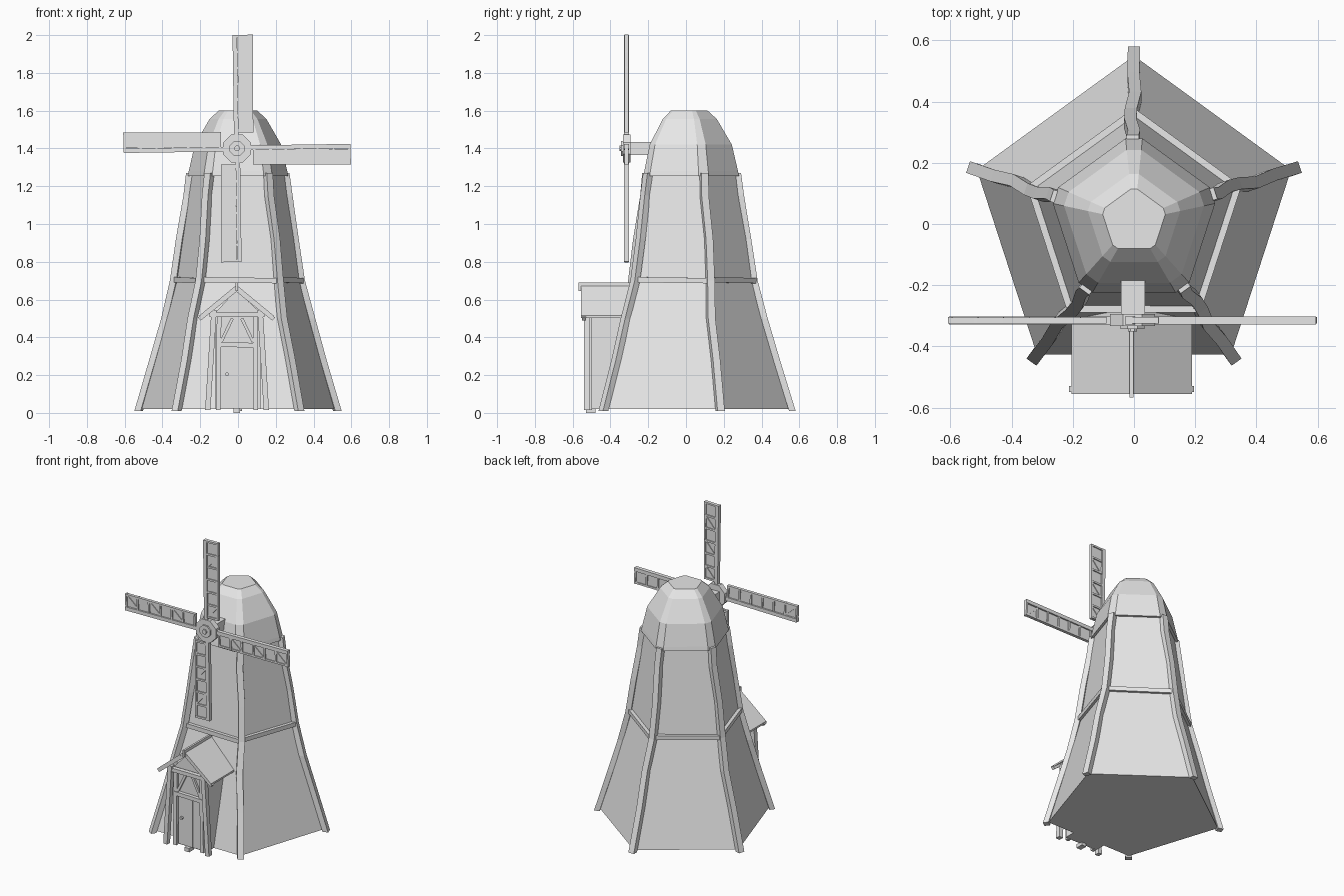
import bpy, bmesh, math
from mathutils import Vector

old = bpy.data.objects.get("Cube")
if old:
    bpy.data.objects.remove(old, do_unlink=True)

grey = bpy.data.materials.new("plain grey")
grey.use_nodes = True
colour = (0.8, 0.8, 0.8, 1)
grey.diffuse_color = colour
grey.node_tree.nodes["Principled BSDF"].inputs["Base Color"].default_value = colour

X, Y, Z = Vector((1, 0, 0)), Vector((0, 1, 0)), Vector((0, 0, 1))
CENTRE_Y = 0.01


def loft(name, rings):
    """Closed solid skinned through a list of equal rings of points."""
    bm = bmesh.new()
    vs = [[bm.verts.new(p) for p in ring] for ring in rings]
    n = len(vs[0])
    for a, b in zip(vs, vs[1:]):
        for i in range(n):
            j = (i + 1) % n
            bm.faces.new((a[i], a[j], b[j], b[i]))
    bm.faces.new(vs[0])
    bm.faces.new(vs[-1])
    bmesh.ops.recalc_face_normals(bm, faces=bm.faces)
    mesh = bpy.data.meshes.new(name)
    bm.to_mesh(mesh)
    bm.free()
    mesh.materials.append(grey)
    obj = bpy.data.objects.new(name, mesh)
    bpy.context.collection.objects.link(obj)
    return obj


def sweep(name, path, side, out, w, d):
    """Rectangular section carried along a path."""
    s, o = side * w / 2, out * d / 2
    return loft(name, [[p - s - o, p + s - o, p + s + o, p - s + o] for p in path])


def beam(name, p, q, w, d, out=Y):
    p, q = Vector(p), Vector(q)
    side = (q - p).cross(out).normalized()
    return sweep(name, [p, q], side, out, w, d)


def box(name, lo, hi):
    x0, y0, z0 = lo
    x1, y1, z1 = hi
    return loft(name, [[(x0, y0, z), (x1, y0, z), (x1, y1, z), (x0, y1, z)] for z in (z0, z1)])


def corner(k, r, z):
    a = math.radians(90 + 72 * k)
    return Vector((r * math.cos(a), CENTRE_Y + r * math.sin(a), z))


def pentagon(r, z):
    return [corner(k, r, z) for k in range(5)]


def chamfered(r, z, cut=0.1):
    """Pentagon with its corners cut off."""
    ring = []
    for k in range(5):
        here = corner(k, r, z)
        ring += [here.lerp(corner(k - 1, r, z), cut), here.lerp(corner(k + 1, r, z), cut)]
    return ring


def disc(name, c, r, y0, y1, n):
    angles = [math.tau * (i + 0.5) / n for i in range(n)]
    return loft(name, [[(c.x + r * math.cos(a), y, c.z + r * math.sin(a)) for a in angles]
                       for y in (y0, y1)])


# Tower walls
loft("tower_body", [pentagon(0.54, 0.02), pentagon(0.345, 0.7), pentagon(0.262, 1.28)])

# Crooked corner posts and the belt between them
for k in range(5):
    a = math.radians(90 + 72 * k)
    out = Vector((math.cos(a), math.sin(a), 0))
    side = Vector((-out.y, out.x, 0))
    profile = [(0.553, 0.01, 0), (0.47, 0.28, 0.002), (0.405, 0.5, -0.004), (0.352, 0.7, 0.01),
               (0.318, 0.92, 0.012), (0.28, 1.15, 0), (0.264, 1.27, 0.004)]
    path = [corner(k, r, z) + side * s for r, z, s in profile]
    sweep("corner_post", path, side, out, 0.04, 0.035)
    mid = math.radians(126 + 72 * k)
    face_out = Vector((math.cos(mid), math.sin(mid), 0))
    beam("belt_beam", corner(k, 0.354, 0.705), corner(k + 1, 0.354, 0.7), 0.028, 0.025, face_out)

# Domed cap with chamfered ridges
cap = [(0.25, 1.28), (0.27, 1.255), (0.29, 1.255), (0.285, 1.28),
       (0.25, 1.42), (0.165, 1.555), (0.112, 1.6)]
loft("tower_cap", [chamfered(r, z) for r, z in cap])

# Sail shaft and hub
hub = Vector((-0.005, -0.315, 1.4))
box("sail_shaft", (-0.042, -0.3, 1.365), (0.036, -0.1, 1.435))
disc("hub_plate", hub, 0.08, -0.333, -0.295, 8)
disc("hub_ring", hub, 0.042, -0.343, -0.33, 8)
disc("hub_pin", hub, 0.016, -0.352, -0.34, 8)

# Four sails: spar, rail, sheet, slats and braces
for i in range(4):
    a = math.radians(90 * i)
    u = Vector((math.sin(a), 0, math.cos(a)))
    v = Vector((math.cos(a), 0, -math.sin(a)))

    def at(along, across, y=0.0):
        return hub + u * along + v * across + Y * y

    beam("sail_spar", at(0.04, -0.004), at(0.6, -0.012), 0.024, 0.026)
    beam("sail_sheet", at(0.085, 0.044), at(0.598, 0.04), 0.076, 0.008)
    beam("sail_rail", at(0.085, 0.08), at(0.6, 0.078), 0.012, 0.02)
    steps = [0.09 + 0.084 * n for n in range(7)]
    for n, s in enumerate(steps):
        beam("sail_slat", at(s, 0), at(s + 0.003, 0.085), 0.012, 0.022)
        if n < 6 and (n + i) % 2 == 0:
            beam("sail_brace", at(s, 0.005), at(s + 0.08, 0.075), 0.01, 0.018)

# Porch room with gable
gable = [(-0.12, 0.02), (0.12, 0.02), (0.12, 0.53), (-0.01, 0.65), (-0.12, 0.53)]
loft("porch_room", [[(x, y, z) for x, z in gable] for y in (-0.5, -0.27)])
box("door_step", (-0.025, -0.53, 0), (0.01, -0.48, 0.025))

# Porch roof, barge boards and ridge beam
for s in (-1, 1):
    ridge, eave = Vector((-0.008, 0, 0.677)), Vector((-0.008 + s * 0.197, 0, 0.515))
    drop = Vector((0, 0, -0.012))
    loft("porch_roof", [[p + Y * y for p in (ridge, eave, eave + drop, ridge + drop)]
                        for y in (-0.555, -0.27)])
    beam("barge_board", ridge + Vector((0, -0.54, -0.022)), eave + Vector((0, -0.54, -0.018)),
         0.022, 0.02)
box("ridge_beam", (-0.014, -0.568, 0.645), (-0.001, -0.27, 0.69))

# Porch frame
for s in (-1, 1):
    beam("porch_post", (s * 0.155 - 0.005, -0.525, 0.015), (s * 0.122 - 0.005, -0.525, 0.545),
         0.028, 0.032)
    beam("door_jamb", (s * 0.1 - 0.005, -0.508, 0.015), (s * 0.095 - 0.005, -0.508, 0.52),
         0.024, 0.022)
    beam("porch_brace", (s * 0.085 - 0.005, -0.506, 0.375), (s * 0.025 - 0.005, -0.506, 0.5),
         0.016, 0.016)
beam("porch_beam", (-0.15, -0.522, 0.52), (0.14, -0.522, 0.52), 0.025, 0.028)
beam("door_lintel", (-0.11, -0.51, 0.362), (0.1, -0.51, 0.358), 0.025, 0.026)

# Door planks and knob
for n in range(3):
    x = -0.086 + n * 0.054
    box("door_plank", (x, -0.507, 0.025), (x + 0.051, -0.498, 0.348))
disc("door_knob", Vector((-0.058, 0, 0.205)), 0.01, -0.52, -0.505, 8)
